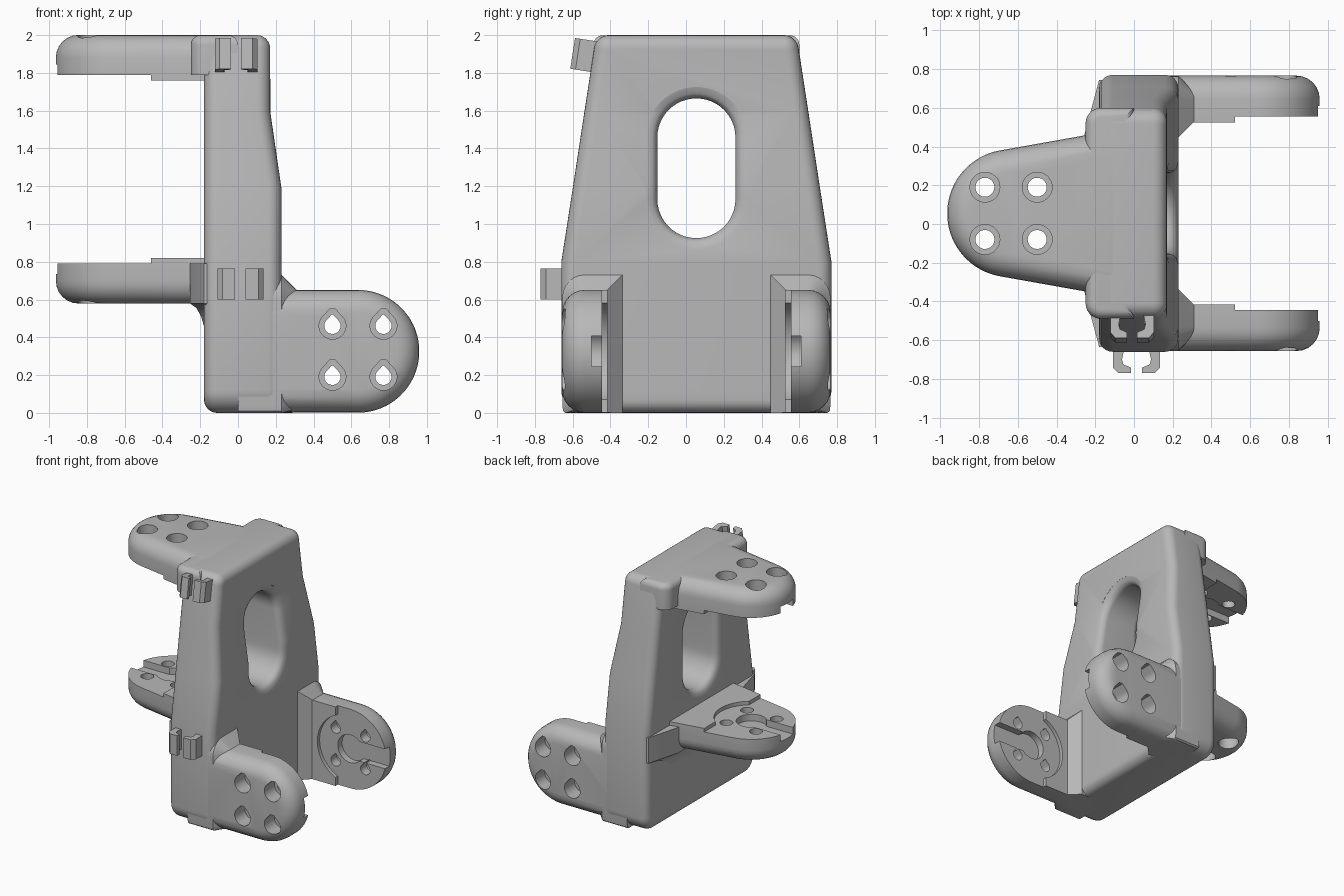
import bpy, bmesh
from math import sin, cos, acos, radians, degrees, sqrt
from mathutils import Vector, Matrix

if "Cube" in bpy.data.objects:
    bpy.data.objects.remove(bpy.data.objects["Cube"])

grey = bpy.data.materials.new("plain grey")
grey.use_nodes = True
COLOR = (0.48, 0.48, 0.48, 1)
grey.diffuse_color = COLOR
grey.node_tree.nodes["Principled BSDF"].inputs["Base Color"].default_value = COLOR

X, Y, Z = Vector((1, 0, 0)), Vector((0, 1, 0)), Vector((0, 0, 1))
MID = 0.055          # y of the symmetry plane
parts = []


def frame(origin, u, v, w):
    """Local axes u, v, w placed at origin."""
    m = Matrix((u, v, w)).transposed().to_4x4()
    m.translation = origin
    return m


def arc(cx, cy, r, a0, a1, n=10):
    angles = [radians(a0 + (a1 - a0) * i / n) for i in range(n + 1)]
    return [(cx + r * cos(a), cy + r * sin(a)) for a in angles]


def mirrored(half):
    return half + [(u, -v) for u, v in reversed(half)]


def inset(ring, d):
    """Mitred inset of a closed outline."""
    pts = [Vector(p) for p in ring]
    n = len(pts)
    area = sum(pts[i - 1].cross(pts[i]) for i in range(n))
    side = 1 if area > 0 else -1
    out = []
    for i, p in enumerate(pts):
        a, b = (p - pts[i - 1]).normalized(), (pts[(i + 1) % n] - p).normalized()
        n1, n2 = Vector((-a.y, a.x)) * side, Vector((-b.y, b.x)) * side
        out.append(p + (n1 + n2) * d / max(1 + n1.dot(n2), 0.2))
    return out


def loft(name, ring, levels, mat, warp=lambda u, w: w, floor=None):
    """Stack inset copies of an outline; caps join opposite points in strips."""
    bm = bmesh.new()
    n = len(ring)
    loops = []
    for w, d in levels:
        loops.append([bm.verts.new(mat @ Vector((u, v, warp(u, w))))
                      for u, v in inset(ring, d)])
    for lo, hi in zip(loops, loops[1:]):
        for i in range(n):
            bm.faces.new((lo[i - 1], lo[i], hi[i], hi[i - 1]))
    for cap in (loops[0], loops[-1]):
        for i in range(n // 2 - 1):
            bm.faces.new((cap[i], cap[i + 1], cap[n - 2 - i], cap[n - 1 - i]))
    if floor is not None:
        for v in bm.verts:
            v.co.z = max(v.co.z, floor)
    bmesh.ops.recalc_face_normals(bm, faces=bm.faces)
    mesh = bpy.data.meshes.new(name)
    bm.to_mesh(mesh)
    bm.free()
    mesh.materials.append(grey)
    ob = bpy.data.objects.new(name, mesh)
    bpy.context.collection.objects.link(ob)
    parts.append(ob)
    return ob


def carve(ob, cutters):
    """Subtract the cutters, keep the result and drop the cutters."""
    for c in cutters:
        c.hide_render = True
        mod = ob.modifiers.new("cut", 'BOOLEAN')
        mod.operation, mod.solver, mod.object = 'DIFFERENCE', 'EXACT', c
    bpy.context.view_layer.update()
    dg = bpy.context.evaluated_depsgraph_get()
    mesh = bpy.data.meshes.new_from_object(ob.evaluated_get(dg))
    ob.modifiers.clear()
    ob.data = mesh
    for c in cutters:
        parts.remove(c)
        bpy.data.objects.remove(c)


def fillet(w, r, n=6):
    """Levels of a rounded edge that ends at height w."""
    return [(w - r + r * sin(radians(90 * i / n)), r - r * cos(radians(90 * i / n)))
            for i in range(n + 1)]


# Body: tapered upright with rounded edges and a thinner top
def body_x(z, x):
    return x - 0.06 * min(max((z - 1.2) / 0.4, 0), 1) if x > 0 else x


R = 0.07
half = (arc(0.12, 0.595, 0.12, 180, 90) + [(0.8, 0.715), (1.2, 0.653), (1.6, 0.592)]
        + arc(1.92, 0.462, 0.08, 81, 0))
upright = frame((0, MID, 0), Z, Y, X)
left_edge = [(-0.36 - w, d) for w, d in reversed(fillet(-0.18, R))]
left_edge = [(-0.18 + (-0.18 - w), d) for w, d in reversed(fillet(-0.18, R))]
body = loft("body", mirrored(half), left_edge + fillet(0.23, R), upright, body_x)

# Window through the body, with rounded rims
half = (arc(1.132, 0, 0.207, 175, 90) + [(1.2, 0.207)]
        + arc(1.458, 0, 0.207, 90, 5))
rim = [(0.06 * i / 6, 0.06 - sqrt(0.06 ** 2 - (0.06 - 0.06 * i / 6) ** 2))
       for i in range(7)]
levels = [(-0.25, -0.06)] + [(-0.18 + t, -d) for t, d in rim]
levels += [(0.23 - t, -d) for t, d in reversed(rim)] + [(0.3, -0.06)]
carve(body, [loft("window_cutter", mirrored(half), levels, upright, body_x)])


# Arms: rounded mounting plates with a motor seat, keyhole and four screw holes
def arm(name, half, centre, seat_edge, mat, teardrop):
    thick = 0.211
    plate = loft(name, mirrored(half), [(-0.03, 0)] + fillet(thick, 0.12), mat)
    stop = degrees(acos((seat_edge - centre) / 0.28))
    seat = arc(centre, 0, 0.28, 178, stop, 14) + [(seat_edge + 0.002, 0.6), (1.2, 0.6)]
    key = arc(centre, 0, 0.115, 175, 44) + [(1.2, 0.08)]
    cutters = [loft("seat_cutter", mirrored(seat), [(-0.1, 0), (0, 0)], mat),
               loft("keyhole_cutter", mirrored(key), [(-0.12, 0), (0.055, 0)], mat)]
    if teardrop:
        hole = arc(0, 0, 0.043, 175, 45) + [(0.06, 0.003)]
    else:
        hole = arc(0, 0, 0.049, 175, 5, 14)
    u, v, w = (mat.col[i].to_3d() for i in range(3))
    for du in (-0.135, 0.135):
        for dv in (-0.135, 0.135):
            spot = frame(mat @ Vector((centre + du, dv, 0)), v, u, w)
            steps = [(-0.14, 0), (0.08, 0), (0.0801, -0.028), (0.3, -0.028)]
            cutters.append(loft("screw_cutter", mirrored(hole), steps, spot))
    carve(plate, cutters)


side_half = [(-0.05, 0.325)] + arc(0.635, 0, 0.325, 90, 4, 16)
flat_half = [(0.0, 0.448)] + arc(0.635, 0, 0.33, 80, 4, 16)
collar = [(-0.108, 0.405)] + arc(0.09, 0.285, 0.12, 90, 0, 6)
for name, y, out in (("front", -0.445, -Y), ("back", 0.555, Y)):
    arm(name + "_arm", side_half, 0.635, 0.52,
        frame((0, y, 0.326), X, Z, out), True)
    # Chamfered collar where the arm meets the body
    loft(name + "_arm_collar", mirrored(collar), [(0, 0), (0.23, 0), (0.31, 0.08)],
         frame((0, y, 0.326), out, Z, X), floor=0)

upper = frame((0, MID, 1.79), -X, Y, Z)
lower = frame((0, MID, 0.79), -X, Y, -Z)
arm("upper_arm", flat_half, 0.635, 0.46, upper, False)
arm("lower_arm", flat_half, 0.635, 0.46, lower, False)

# Shoulders joining the flat arms to the body
shoulder = [(0, 0.545), (0.17, 0.545)] + arc(0.17, 0.465, 0.08, 80, 0, 6)
loft("upper_shoulder", mirrored(shoulder), [(0, 0)] + fillet(0.209, 0.05), upper)
shoulder = [(0, 0.69), (0.18, 0.69), (0.255, 0.41)]
flare = [(0, 0), (0.21, 0), (0.235, 0.035), (0.28, 0.06), (0.35, 0.08)]
loft("lower_shoulder", mirrored(shoulder), flare, lower)

# Cable clips: two facing hooks on the front edge, low and high
outer = [(0.122, -0.03), (0.122, 0.082), (0.095, 0.11), (0.028, 0.11)]
inner = [(0.06, -0.03), (0.075, 0.04), (0.068, 0.065), (0.028, 0.082)]
hook = outer + inner[::-1]
lean = Vector((0, 0.152, 0.988))
tilt = Vector((0, -0.988, 0.152))
for label, origin, out, up, size in (
        ("lower", (0.013, -0.66, 0.6), -Y, Z, 1),
        ("upper", (-0.01, -0.504, 1.805), tilt, lean, 0.92)):
    for side, sign in (("left", 1), ("right", -1)):
        loft(f"{label}_clip_{side}", hook, [(0, 0), (0.165, 0)],
             frame(origin, X * sign * size, out, up))

# Smooth shading with sharp edges kept
bpy.ops.object.select_all(action='DESELECT')
for ob in parts:
    ob.select_set(True)
bpy.context.view_layer.objects.active = body
bpy.ops.object.shade_smooth_by_angle(angle=radians(30))
